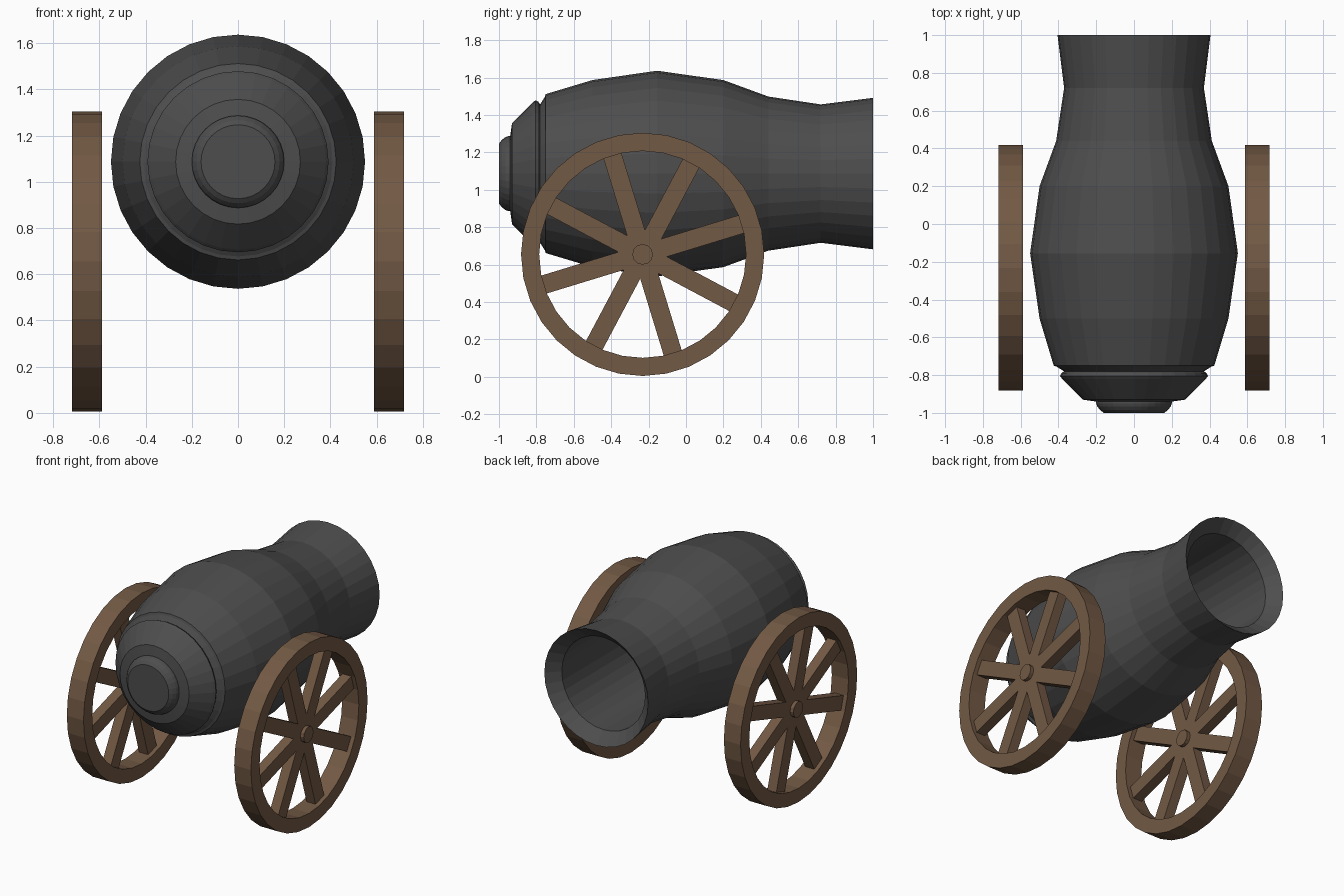
import bpy, bmesh
from math import sin, cos, pi, radians
from mathutils import Matrix

if "Cube" in bpy.data.objects:
    bpy.data.objects.remove(bpy.data.objects["Cube"])


def material(name, rgb):
    m = bpy.data.materials.new(name)
    m.diffuse_color = (*rgb, 1)
    m.use_nodes = True
    m.node_tree.nodes["Principled BSDF"].inputs["Base Color"].default_value = m.diffuse_color
    return m


IRON = material("dark_iron", (0.075, 0.075, 0.075))
WOOD = material("brown_wood", (0.17, 0.1, 0.058))


def finish(name, bm, mat, location):
    bmesh.ops.recalc_face_normals(bm, faces=bm.faces)
    me = bpy.data.meshes.new(name)
    bm.to_mesh(me)
    bm.free()
    me.materials.append(mat)
    ob = bpy.data.objects.new(name, me)
    ob.location = location
    bpy.context.collection.objects.link(ob)
    return ob


def lathe(profile, axis, sides=32, closed=False):
    """Revolve (position, radius) points around the x or y axis."""
    bm = bmesh.new()
    rings = []
    for p, r in profile:
        ring = []
        for i in range(sides):
            a = 2 * pi * i / sides
            u, v = r * sin(a), r * cos(a)
            ring.append(bm.verts.new((u, p, v) if axis == 'y' else (p, u, v)))
        rings.append(ring)
    pairs = list(zip(rings, rings[1:]))
    if closed:
        pairs.append((rings[-1], rings[0]))
    else:
        bm.faces.new(rings[0])
        bm.faces.new(rings[-1])
    for a, b in pairs:
        for i in range(sides):
            j = (i + 1) % sides
            bm.faces.new((a[i], a[j], b[j], b[i]))
    return bm


# Barrel: knob, breech, bulging body, flared muzzle and bore
barrel = [(-1, 0.16), (-0.985, 0.18), (-0.965, 0.195), (-0.95, 0.2), (-0.94, 0.2),
          (-0.93, 0.27), (-0.82, 0.38), (-0.805, 0.392), (-0.79, 0.385), (-0.78, 0.37),
          (-0.755, 0.41), (-0.75, 0.425), (-0.5, 0.5), (-0.155, 0.55),
          (0.2, 0.5), (0.44, 0.412), (0.72, 0.37), (1, 0.405),
          (0.92, 0.325), (-0.5, 0.325)]
finish("barrel", lathe(barrel, 'y'), IRON, (0, 0, 1.087))

for side, x in (("right", 0.653), ("left", -0.653)):
    centre = (x, -0.232, 0.655)

    # Wheel rim
    rim = [(-0.065, 0.65), (0.065, 0.65), (0.065, 0.553), (-0.065, 0.553)]
    finish(side + "_wheel_rim", lathe(rim, 'x', closed=True), WOOD, centre)

    # Eight spokes, as four bars crossing at the centre
    bm = bmesh.new()
    for k in range(4):
        m = Matrix.Rotation(radians(17 + 45 * k), 4, 'X') @ Matrix.Diagonal((0.07, 1.12, 0.1, 1))
        bmesh.ops.create_cube(bm, size=1, matrix=m)
    finish(side + "_wheel_spokes", bm, WOOD, centre)

    # Hub
    finish(side + "_wheel_hub", lathe([(-0.06, 0.055), (0.06, 0.055)], 'x', 12), WOOD, centre)
